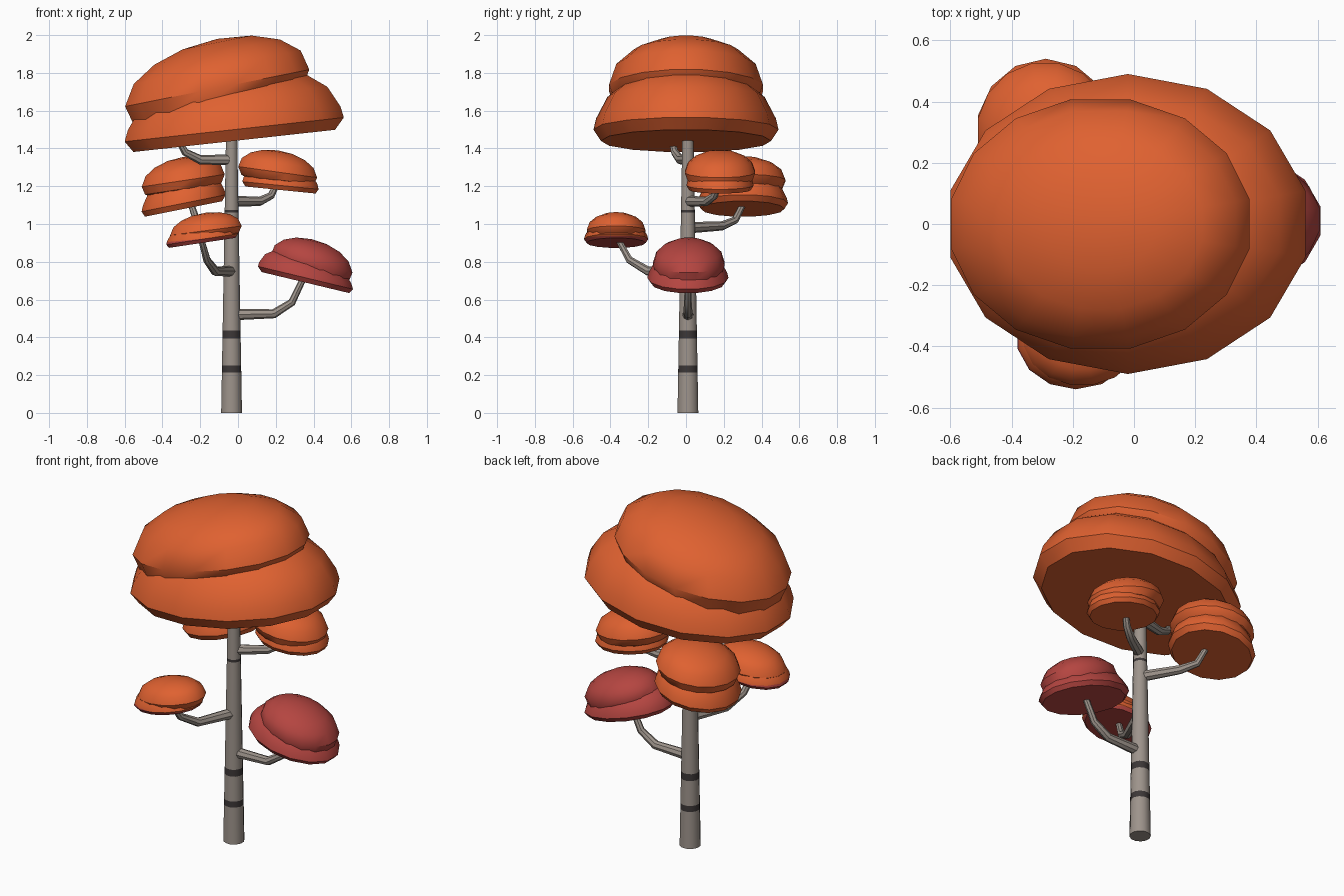
import bpy, bmesh, math
from mathutils import Vector

if "Cube" in bpy.data.objects:
    bpy.data.objects.remove(bpy.data.objects["Cube"])


def material(name, rgb):
    m = bpy.data.materials.new(name)
    m.diffuse_color = (*rgb, 1)
    m.use_nodes = True
    m.node_tree.nodes["Principled BSDF"].inputs["Base Color"].default_value = m.diffuse_color
    return m


ORANGE = material("orange_leaves", (0.74, 0.12, 0.03))
RED = material("red_leaves", (0.46, 0.06, 0.052))
BARK = material("grey_bark", (0.34, 0.295, 0.26))
DARK = material("dark_bark", (0.045, 0.038, 0.038))


def lathe(name, profile, centre, rx, ry, h, slope, sides, mats):
    """Turn (radius, height) points into a closed solid, sheared upwards along x."""
    bm = bmesh.new()
    rings = []
    for r, z in profile:
        ring = []
        for i in range(sides if r else 1):
            a = math.tau * (i + 0.5) / sides
            x, y = rx * r * math.cos(a), ry * r * math.sin(a)
            ring.append(bm.verts.new(Vector(centre) + Vector((x, y, z * h + slope * x))))
        rings.append(ring)
    for lo, hi in zip(rings, rings[1:]):
        for i in range(sides):
            j = (i + 1) % sides
            quad = [lo[i % len(lo)], lo[j % len(lo)], hi[j % len(hi)], hi[i % len(hi)]]
            bm.faces.new(list(dict.fromkeys(quad)))
    bmesh.ops.recalc_face_normals(bm, faces=bm.faces)
    me = bpy.data.meshes.new(name)
    bm.to_mesh(me)
    bm.free()
    for m in mats:
        me.materials.append(m)
    ob = bpy.data.objects.new(name, me)
    bpy.context.collection.objects.link(ob)
    return ob


def smooth(ob, angle=40):
    bpy.ops.object.select_all(action='DESELECT')
    bpy.context.view_layer.objects.active = ob
    ob.select_set(True)
    bpy.ops.object.shade_smooth_by_angle(angle=math.radians(angle))


# Trunk with dark bark bands
bands = [(0.215, 0.25), (0.395, 0.435), (1.06, 1.075)]
heights = [0] + [z for b in bands for z in b] + [1.52]
profile = [(0, 0)] + [(0.057 - 0.018 * z, z) for z in heights] + [(0, 1.52)]
trunk = lathe("trunk", profile, (-0.034, 0.01, 0), 1, 1, 1, 0, 12, [BARK, DARK])
for f in trunk.data.polygons:
    f.material_index = int(any(a < f.center.z < b for a, b in bands))
smooth(trunk)

# Bent, tapering branches
branches = {
    "low_right_branch": [(-0.03, 0.01, 0.52), (0.19, 0.01, 0.525), (0.285, 0.01, 0.585), (0.35, 0.01, 0.72)],
    "front_branch": [(-0.035, 0, 0.75), (-0.12, -0.2, 0.75), (-0.165, -0.3, 0.81), (-0.195, -0.36, 0.92)],
    "back_branch": [(-0.035, 0.01, 0.98), (-0.16, 0.19, 0.99), (-0.22, 0.26, 1.02), (-0.25, 0.305, 1.11)],
    "high_right_branch": [(-0.03, 0.01, 1.12), (0.115, 0.11, 1.12), (0.175, 0.15, 1.15), (0.2, 0.17, 1.2)],
    "crown_branch": [(-0.03, 0.01, 1.34), (-0.2, -0.03, 1.34), (-0.28, -0.06, 1.38), (-0.32, -0.075, 1.45)],
}
for name, pts in branches.items():
    cu = bpy.data.curves.new(name, 'CURVE')
    cu.dimensions = '3D'
    cu.bevel_depth = 0.03
    cu.bevel_resolution = 2
    cu.use_fill_caps = True
    sp = cu.splines.new('POLY')
    sp.points.add(len(pts) - 1)
    for p, co, r in zip(sp.points, pts, (1.0, 0.82, 0.68, 0.55)):
        p.co = (*co, 1)
        p.radius = r
    cu.materials.append(BARK)
    ob = bpy.data.objects.new(name, cu)
    bpy.context.collection.objects.link(ob)
    bpy.ops.object.select_all(action='DESELECT')
    bpy.context.view_layer.objects.active = ob
    ob.select_set(True)
    bpy.ops.object.convert(target='MESH')
    smooth(bpy.context.object)

# Leaf clumps: a flat-bottomed skirt with a rounded cap sunk into it
SKIRT = [(0, 0), (0.92, 0), (1, 0.15), (0.97, 0.3), (0.85, 0.58), (0.65, 0.78), (0.35, 0.94), (0, 1)]
CAP = [(0, -0.5), (0.75, -0.5), (0.92, -0.35), (1, 0)] + [
    (math.cos(math.radians(a)), math.sin(math.radians(a))) for a in (25, 47, 68)] + [(0, 1)]
# name: material, then (centre, rx, ry, height, slope) for skirt and cap
clumps = {
    "crown": (ORANGE, ((-0.02, 0, 1.44), 0.595, 0.49, 0.40, 0.11),
              ((-0.11, 0, 1.72), 0.497, 0.415, 0.26, 0.2)),
    "high_right": (ORANGE, ((0.225, 0.18, 1.18), 0.207, 0.178, 0.16, -0.1),
                   ((0.21, 0.18, 1.275), 0.213, 0.19, 0.115, -0.14)),
    "back": (ORANGE, ((-0.288, 0.30, 1.08), 0.228, 0.24, 0.2, 0.2),
             ((-0.29, 0.30, 1.23), 0.224, 0.23, 0.125, 0.15)),
    "front": (ORANGE, ((-0.19, -0.37, 0.90), 0.195, 0.17, 0.13, 0.15),
              ((-0.17, -0.37, 0.965), 0.193, 0.158, 0.095, 0.13)),
    "low_right": (RED, ((0.357, 0.01, 0.69), 0.258, 0.215, 0.17, -0.24),
                  ((0.39, 0.015, 0.79), 0.22, 0.193, 0.13, -0.22)),
}
for name, (mat, skirt, cap) in clumps.items():
    low = lathe(name + "_leaf_skirt", SKIRT, *skirt, 14, [mat, RED])
    if name == "front":
        # Red underside, cut off along a gentle slope
        co, no = Vector((-0.18, -0.37, 0.922)), Vector((-0.09, 0, 1)).normalized()
        bm = bmesh.new()
        bm.from_mesh(low.data)
        bmesh.ops.bisect_plane(bm, geom=bm.verts[:] + bm.edges[:] + bm.faces[:], plane_co=co, plane_no=no)
        for f in bm.faces:
            f.material_index = int((f.calc_center_median() - co).dot(no) < 0 or f.normal.z < -0.8)
        bm.to_mesh(low.data)
        bm.free()
    smooth(low)
    smooth(lathe(name + "_leaf_cap", CAP, *cap, 16, [mat]))
